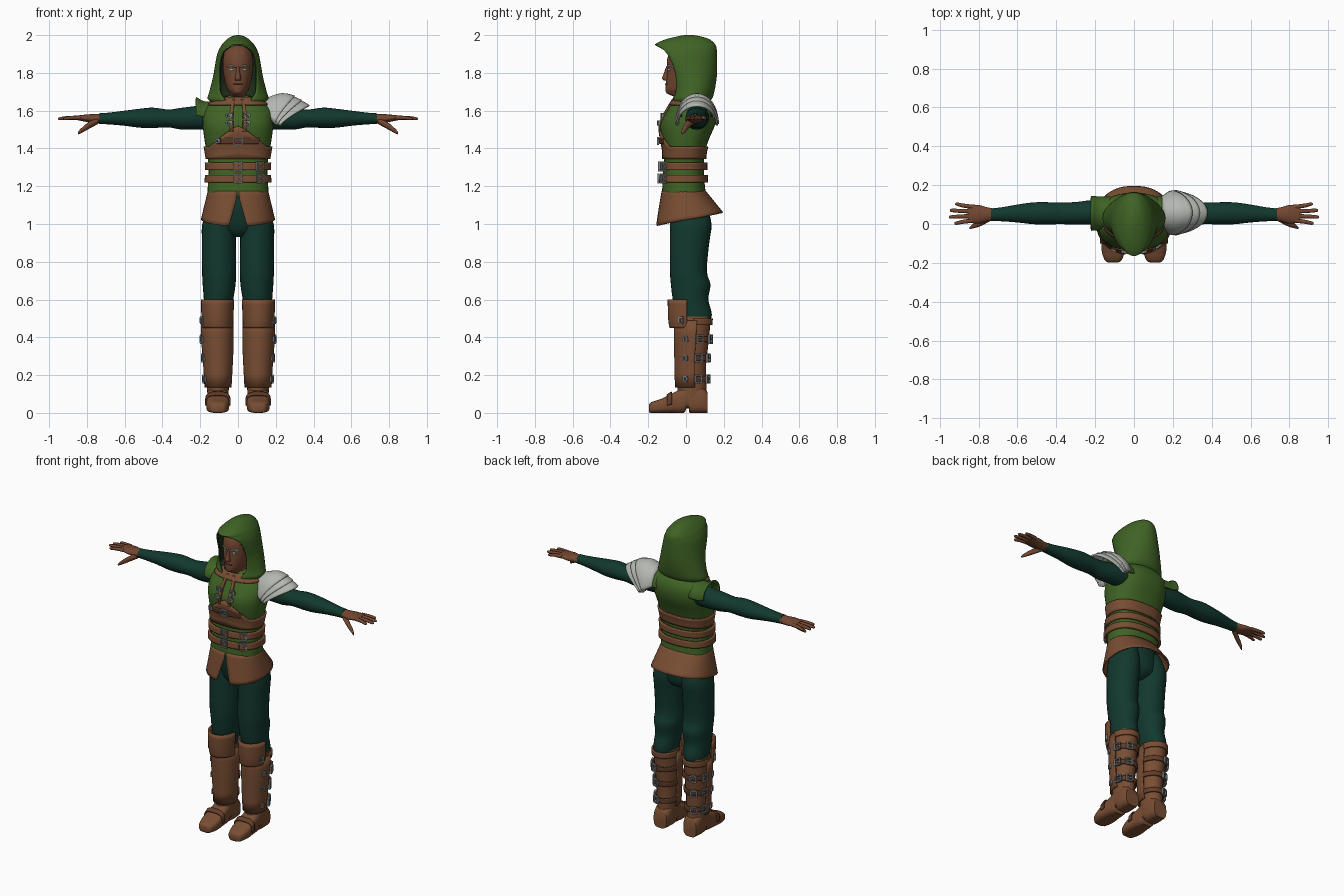
import bpy, bmesh
from math import sin, cos, pi, asin, sqrt, radians, copysign
from mathutils import Matrix, Vector

if "Cube" in bpy.data.objects:
    bpy.data.objects.remove(bpy.data.objects["Cube"])


def material(name, *rgb):
    m = bpy.data.materials.new(name)
    m.use_nodes = True
    m.diffuse_color = (*rgb, 1)
    bsdf = m.node_tree.nodes["Principled BSDF"]
    bsdf.inputs["Base Color"].default_value = (*rgb, 1)
    bsdf.inputs["Roughness"].default_value = 0.8
    return m


GREEN = material("green cloth", .05, .125, .018)
LINING = material("dark green lining", .012, .028, .01)
TEAL = material("deep teal cloth", .006, .04, .027)
LEATHER = material("brown leather", .19, .075, .033)
STRAP = material("dark leather", .12, .045, .022)
SKIN = material("brown skin", .17, .062, .03)
STEEL = material("grey steel", .2, .22, .23)
PLATE = material("pale silver", .46, .48, .44)
WHITE = material("pale hair", .36, .44, .46)


def finish(name, bm, mats, mirror=False, thick=0, side=0):
    mesh = bpy.data.meshes.new(name)
    bm.to_mesh(mesh)
    bm.free()
    obj = bpy.data.objects.new(name, mesh)
    bpy.context.collection.objects.link(obj)
    for m in mats:
        mesh.materials.append(m)
    bpy.ops.object.select_all(action='DESELECT')
    obj.select_set(True)
    bpy.context.view_layer.objects.active = obj
    bpy.ops.object.shade_smooth_by_angle(angle=radians(45))
    if thick:
        s = obj.modifiers.new("thickness", 'SOLIDIFY')
        s.thickness, s.offset = thick, side
        s.material_offset = s.material_offset_rim = len(mats) - 1
    if mirror:
        obj.modifiers.new("mirror", 'MIRROR')
    return obj


def grid(name, rows, mats, closed=False, cap=False, **kw):
    """Skin a list of equally long point rows."""
    bm = bmesh.new()
    vs = [[bm.verts.new(p) for p in row] for row in rows]
    n = len(rows[0])
    for lo, hi in zip(vs, vs[1:]):
        for i in range(n if closed else n - 1):
            j = (i + 1) % n
            bm.faces.new((lo[i], lo[j], hi[j], hi[i]))
    if cap:
        bm.faces.new(vs[0])
        bm.faces.new(vs[-1])
    bmesh.ops.remove_doubles(bm, verts=bm.verts, dist=.0002)
    if cap:
        bmesh.ops.recalc_face_normals(bm, faces=bm.faces)
    return finish(name, bm, mats, **kw)


def smooth(rings, k=3):
    """Resample a ring table along a flowing spline."""
    out = []
    for i in range(len(rings) - 1):
        quad = [rings[max(0, min(len(rings) - 1, i + d))] for d in (-1, 0, 1, 2)]
        for s in range(k):
            t = s / k
            out.append(tuple(b + .5 * t * (c - a + t * (2*a - 5*b + 4*c - d + t * (3*(b - c) + d - a)))
                             for a, b, c, d in zip(*quad)))
    return out + [rings[-1]]


def point(ring, t, p=2, axis='Z', off=0):
    """Point on a ring (position, centre, half width, low, high); t = 0 is the low side."""
    pos, ca, ra, lo, hi = ring
    s, c = [copysign(abs(v) ** (2 / p), v) for v in (sin(t), cos(t))]
    a, b = ca + (ra + off) * s, (lo + hi) / 2 - ((hi - lo) / 2 + off) * c
    return {'Z': (a, b, pos), 'X': (pos, a, b), 'Y': (a, pos, b)}[axis]


def loft(name, rings, mat, axis='Z', p=2, n=28, arc=None, k=3, **kw):
    a0, a1 = [radians(a) for a in arc or (0, 360)]
    ts = [a0 + (a1 - a0) * i / n for i in range(n if not arc else n + 1)]
    rows = [[point(r, t, p, axis) for t in ts] for r in smooth(rings, k)]
    return grid(name, rows, [mat], closed=not arc, cap=not arc, **kw)


def ring_at(rings, z):
    for a, b in zip(rings, rings[1:]):
        if z <= b[0]:
            f = (z - a[0]) / (b[0] - a[0])
            return tuple(u + (v - u) * f for u, v in zip(a, b))
    return rings[-1]


def wrap(name, rings, lo, hi, mat, off=.006, arc=(0, 360), p=2, thick=.01, **kw):
    """A band laid over a lofted body; hi may vary round it."""
    top = hi if callable(hi) else lambda t: hi
    ts = [radians(arc[0] + (arc[1] - arc[0]) * i / 48) for i in range(49)]
    rows = [[point(ring_at(rings, lo + (top(t) - lo) * v / 5), t, p, off=off) for t in ts] for v in range(6)]
    return grid(name, rows, [mat], thick=thick, **kw)


def buckles(name, rings, places, p=2, off=.014, **kw):
    """Square frames with a prong, facing outward at (height, angle, width, tall)."""
    bm = bmesh.new()
    for z, deg, w, h in places:
        base = Matrix.Translation(point(ring_at(rings, z), radians(deg), p, off=off)) \
            @ Matrix.Rotation(radians(deg), 4, 'Z')
        bar = .008
        for x, dz, sx, sz in ((-w/2, 0, bar, h), (w/2, 0, bar, h), (0, h/2, w, bar),
                              (0, -h/2, w, bar), (w/4, 0, w/2, bar)):
            bmesh.ops.create_cube(bm, size=1, matrix=base @ Matrix.Translation((x, 0, dz))
                                  @ Matrix.Diagonal((sx, .012, sz, 1)))
    finish(name, bm, [STEEL], **kw)


# Head and face
loft("head", [(1.58, 0, .06, -.03, .09), (1.66, 0, .055, -.045, .08), (1.69, 0, .042, -.1, .08),
              (1.71, 0, .056, -.108, .09), (1.74, 0, .066, -.107, .1), (1.78, 0, .075, -.103, .1),
              (1.82, 0, .08, -.1, .1), (1.87, 0, .08, -.1, .1), (1.92, 0, .068, -.08, .1),
              (1.95, 0, .04, -.04, .08)], SKIN)
loft("nose", [(1.76, 0, .015, -.116, -.08), (1.77, 0, .017, -.127, -.08), (1.8, 0, .011, -.117, -.08),
              (1.835, 0, .008, -.104, -.08)], SKIN, n=12)
loft("eyebrows", [(.012, -.1, .006, 1.826, 1.833), (.035, -.091, .006, 1.833, 1.843),
                  (.06, -.068, .006, 1.832, 1.837)], WHITE, 'X', n=8, mirror=True)
loft("eyes", [(.02, -.096, .003, 1.815, 1.819), (.033, -.091, .004, 1.811, 1.823),
              (.046, -.081, .003, 1.815, 1.819)], WHITE, 'X', n=10, mirror=True)
loft("mouth", [(0, -.108, .004, 1.737, 1.744), (.025, -.1, .004, 1.739, 1.743)], STRAP, 'X', n=8, mirror=True)

# Hood: height, half width, half opening, front edge, back
hood = [(1.635, .12, .07, -.06, .1), (1.66, .16, .07, -.07, .135), (1.7, .152, .095, -.055, .15),
        (1.78, .132, .1, -.055, .163), (1.85, .12, .098, -.075, .165), (1.9, .11, .085, -.1, .164),
        (1.93, .097, .06, -.13, .162), (1.95, .085, 0, -.165, .155), (1.975, .062, 0, -.115, .13),
        (1.99, .04, 0, -.06, .09), (2, .012, 0, -.01, .04), (2, 0, 0, .015, .015)]
rows = []
for z, rx, w, front, back in smooth(hood):
    start = asin(min(.98, max(0, w) / max(rx, .001)))
    ry = (back - front) / (1 + cos(start))
    ts = [start + (2 * pi - 2 * start) * i / 40 for i in range(41)]
    rows.append([(max(rx, 0) * sin(t), back - ry - ry * cos(t), min(z, 2)) for t in ts])
grid("hood", rows, [GREEN, LINING], thick=.01, side=-1)

# Vest with bands, belts and lacing
torso = smooth([(1.15, 0, .162, -.128, .108), (1.2, 0, .16, -.125, .1), (1.3, 0, .155, -.12, .095),
                (1.38, 0, .166, -.115, .1), (1.45, 0, .178, -.128, .122), (1.53, 0, .187, -.135, .155),
                (1.6, 0, .182, -.1, .158), (1.65, 0, .13, -.07, .135), (1.68, 0, .06, -.05, .09)])
P = 2.4
loft("vest", torso, GREEN, p=P, n=40, k=1)


def peak(t):
    return 1.41 + (.11 * max(0, 1 - abs(sin(t)) * 1.25) if cos(t) > 0 else 0)


wrap("chest_harness", torso, 1.345, peak, LEATHER, p=P)
wrap("chest_strap", torso, 1.425, 1.455, STRAP, arc=(-32, 32), off=.012, p=P)
for name, z in (("lower_belt", 1.24), ("upper_belt", 1.305)):
    wrap(name, torso, z - .02, z + .02, LEATHER, off=.012, p=P, thick=.014)
wrap("collar", torso, 1.63, 1.67, LEATHER, off=.004, arc=(-75, 75), p=P)
wrap("lacing_strips", torso, 1.49, 1.66, LEATHER, arc=(5, 10), p=P, mirror=True)
buckles("belt_buckles", torso, [(z, a, .04, .045) for z in (1.24, 1.305) for a in (0, 38)]
        + [(1.44, 0, .045, .035), (1.44, -28, .02, .02)], P, .022)
buckles("lacing_clasps", torso, [(z, a, .03, .018) for z in (1.535, 1.575) for a in (-10, 10)], P)

# Cap sleeves and layered shoulder plates
loft("cap_sleeves", [(.11, .055, .08, 1.5, 1.645), (.18, .055, .082, 1.5, 1.645), (.222, .055, .085, 1.5, 1.668)],
     GREEN, 'X', arc=(85, 275), thick=.01, mirror=True)
plates = (("upper", (.145, 0, .08, 1.57, .09), (.18, .05, .105, 1.55, .138), (.2, .1, .11, 1.54, .135)),
          ("middle", (.18, .05, .1, 1.54, .135), (.2, .09, .108, 1.535, .135), (.212, .125, .112, 1.53, .122)),
          ("lower", (.19, .08, .1, 1.53, .13), (.21, .12, .104, 1.525, .125), (.225, .152, .106, 1.522, .103)))
for name, *arcs in plates:
    ts = [pi * i / 24 for i in range(25)]
    rows = [[(x + tip * sin(t) ** 1.3, .058 + r * cos(t), z + h * sin(t)) for t in ts]
            for x, tip, r, z, h in smooth(arcs)]
    grid(name + "_shoulder_plate", rows, [PLATE], thick=.01)

# Arms and hands
loft("sleeves", [(.13, .06, .06, 1.5, 1.635), (.22, .06, .062, 1.5, 1.625), (.3, .055, .058, 1.5, 1.615),
                 (.37, .055, .056, 1.512, 1.606), (.45, .055, .057, 1.508, 1.616), (.52, .055, .056, 1.51, 1.61),
                 (.6, .054, .046, 1.52, 1.6), (.68, .05, .036, 1.527, 1.59), (.735, .048, .032, 1.53, 1.586)],
     TEAL, 'X', mirror=True)
loft("palms", [(.71, .049, .029, 1.535, 1.582), (.76, .049, .038, 1.533, 1.582), (.8, .05, .048, 1.54, 1.58),
               (.855, .053, .046, 1.551, 1.574)], SKIN, 'X', mirror=True, n=20)
for name, y, tip_y, tip_x in (("index", .018, .004, .925), ("middle", .041, .036, .952),
                              ("ring", .065, .07, .948), ("little", .088, .102, .92)):
    loft(name + "_fingers", [(.83, y, .012, 1.551, 1.574), ((.84 + tip_x) / 2, (y + tip_y) / 2, .011, 1.552, 1.572),
                             (tip_x - .01, tip_y, .009, 1.55, 1.566), (tip_x, tip_y, .004, 1.554, 1.562)],
         SKIN, 'X', n=10, mirror=True)
loft("thumbs", [(.74, .035, .02, 1.53, 1.565), (.79, .005, .016, 1.503, 1.54), (.83, -.012, .011, 1.481, 1.507),
                (.847, -.022, .005, 1.474, 1.488)], SKIN, 'X', n=12, mirror=True)

# Split skirt, its hem rising to the back
rows = []
for v in range(9):
    f = v / 8
    slit = .02 + .23 * max(0, f - .2)
    row = []
    for i in range(49):
        t = slit + (2 * pi - 2 * slit) * i / 48
        x, y, _ = point((0, 0, .156 + .036 * f, -.125 - .032 * f, .1 + .093 * f), t, 2.3)
        row.append((x, y, 1.175 - f * (.15 + .035 * cos(t))))
    rows.insert(0, row)
grid("skirt", rows, [LEATHER], thick=.008)

# Trousers
loft("hips", [(.93, 0, .04, -.03, .07), (.97, 0, .12, -.07, .12), (1.08, 0, .15, -.1, .12),
              (1.16, 0, .145, -.1, .09)], TEAL)
loft("trouser_legs", [(.45, .108, .064, -.03, .115), (.52, .108, .07, -.05, .137), (.6, .103, .078, -.07, .118),
                      (.68, .1, .087, -.08, .13), (.75, .1, .09, -.085, .11), (.9, .101, .09, -.086, .123),
                      (1, .1, .089, -.085, .135), (1.1, .085, .07, -.085, .11)], TEAL, mirror=True)

# Boots with shin and knee guards, straps and buckles
shaft = smooth([(.05, .107, .054, -.045, .108), (.14, .106, .058, -.045, .108), (.25, .106, .064, -.047, .106),
                (.36, .108, .071, -.05, .118), (.48, .11, .073, -.05, .13), (.51, .11, .073, -.05, .13)])
loft("boot_shafts", shaft, LEATHER, k=1, mirror=True)
wrap("shin_guards", shaft, .135, .49, LEATHER, off=.009, arc=(-100, 100), mirror=True)
loft("knee_guards", [(.45, .108, .076, -.082, .12), (.5, .109, .08, -.09, .12), (.6, .108, .083, -.092, .12)],
     LEATHER, arc=(-85, 85), thick=.01, mirror=True)
wrap("boot_cuffs", shaft, .465, .5, LEATHER, arc=(90, 270), mirror=True)
heights = (.18, .29, .39)
for z in heights:
    wrap("boot_straps", shaft, z - .014, z + .014, STRAP, off=.008, arc=(75, 285), mirror=True)
buckles("boot_buckles", shaft, [(z, a, .036, .04) for z in heights for a in (112, 158)]
        + [(z, 68, .02, .024) for z in heights], off=.016, mirror=True)
buckles("knee_buckles", shaft, [(.49, 55, .022, .03)], off=.026, mirror=True)
loft("feet", [(-.197, .107, .028, .006, .042), (-.185, .107, .045, 0, .056), (-.13, .107, .061, 0, .075),
              (-.07, .107, .058, 0, .105), (-.01, .107, .054, 0, .135), (.0, .107, .054, .022, .138),
              (.015, .107, .054, .022, .14), (.02, .107, .054, 0, .14), (.08, .107, .055, 0, .14),
              (.114, .107, .046, 0, .11)], LEATHER, 'Y', p=3.2, k=2, mirror=True)
loft("toe_straps", [(-.1, .107, .063, .012, .094), (-.075, .107, .063, .012, .11)], STRAP, 'Y', p=3.2,
     arc=(80, 280), thick=.008, mirror=True)
